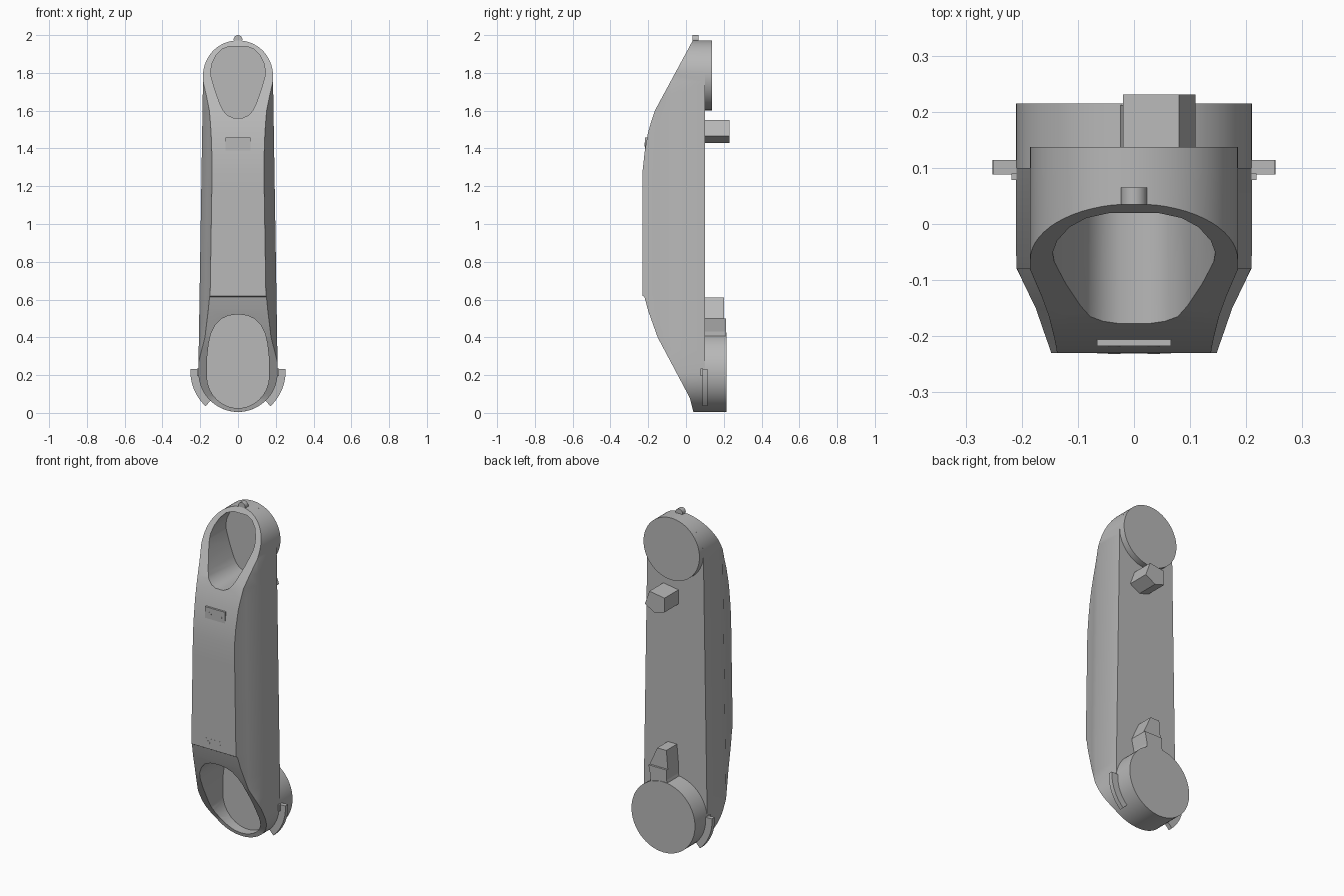
import bpy, bmesh, math

if "Cube" in bpy.data.objects:
    bpy.data.objects.remove(bpy.data.objects["Cube"])

grey = bpy.data.materials.new("matte_grey")
grey.diffuse_color = (0.48, 0.48, 0.48, 1)
grey.use_nodes = True
grey.node_tree.nodes["Principled BSDF"].inputs["Base Color"].default_value = grey.diffuse_color


def finish(name, bm, smooth=True):
    bmesh.ops.remove_doubles(bm, verts=bm.verts, dist=1e-5)
    bmesh.ops.recalc_face_normals(bm, faces=bm.faces)
    me = bpy.data.meshes.new(name)
    bm.to_mesh(me)
    bm.free()
    me.materials.append(grey)
    ob = bpy.data.objects.new(name, me)
    bpy.context.collection.objects.link(ob)
    if smooth:
        shade(ob)
    return ob


def activate(ob):
    bpy.ops.object.select_all(action='DESELECT')
    ob.select_set(True)
    bpy.context.view_layer.objects.active = ob


def shade(ob):
    activate(ob)
    bpy.ops.object.shade_smooth_by_angle(angle=math.radians(25))


def prism(name, outline, y0, y1, smooth=True):
    """Extrude an (x, z) outline along y."""
    bm = bmesh.new()
    a = [bm.verts.new((x, y0, z)) for x, z in outline]
    b = [bm.verts.new((x, y1, z)) for x, z in outline]
    bm.faces.new(a)
    bm.faces.new(b[::-1])
    n = len(a)
    for i in range(n):
        j = (i + 1) % n
        bm.faces.new((a[i], b[i], b[j], a[j]))
    return finish(name, bm, smooth)


def circle(cx, cz, r, n=48):
    return [(cx + r * math.cos(2 * math.pi * i / n),
             cz + r * math.sin(2 * math.pi * i / n)) for i in range(n)]


def lerp(table, t):
    for (t0, v0), (t1, v1) in zip(table, table[1:]):
        if t <= t1:
            return v0 + (v1 - v0) * max(0, t - t0) / (t1 - t0)
    return table[-1][1]


# body: lofted cross-sections with rounded ends and chamfered front edges
BACK, CHAMFER = 0.10, -0.08
LOW_Z, LOW_R, TOP_Z, TOP_R = 0.215, 0.21, 1.787, 0.185
front = [(0.0, 0.04), (0.08, 0.02), (0.40, -0.15), (0.54, -0.20), (0.614, -0.22),
         (0.62, -0.23), (1.28, -0.23), (1.38, -0.219), (1.48, -0.202),
         (1.54, -0.185), (1.60, -0.165), (1.97, 0.035)]
inset = [(0.08, 0.0), (0.15, 0.032), (0.23, 0.056)]


def half_width(z):
    if z < LOW_Z:
        return math.sqrt(max(0, LOW_R ** 2 - (LOW_Z - z) ** 2))
    if z > TOP_Z:
        return math.sqrt(max(0, TOP_R ** 2 - (z - TOP_Z) ** 2))
    return lerp([(LOW_Z, LOW_R), (TOP_Z, TOP_R)], z)


arc = [math.radians(6 * i) for i in range(16)]
levels = [LOW_Z - LOW_R * math.cos(t) for t in arc]
levels += [0.267, 0.33] + [z for z, _ in front if 0.3 < z < 1.7] + [0.47, 0.8, 1.0, 1.15, 1.67, 1.755]
levels += [TOP_Z + TOP_R * math.sin(t) for t in arc]
bm = bmesh.new()
rings = []
for z in sorted(levels):
    w, yf = half_width(z), lerp(front, z)
    if z in (min(levels), max(levels)):
        w = 0
    ym = max(yf, CHAMFER)
    yc = max(yf, -0.15)
    half = [(w, BACK), (w, ym), (w - lerp(inset, -yc), yc), (w - lerp(inset, -yf), yf)]
    ring = half + [(-x, y) for x, y in reversed(half)]
    rings.append([bm.verts.new((x, y, z)) for x, y in ring])
for r0, r1 in zip(rings, rings[1:]):
    for i in range(8):
        j = (i + 1) % 8
        bm.faces.new((r0[i], r0[j], r1[j], r1[i]))
bmesh.ops.remove_doubles(bm, verts=bm.verts, dist=1e-5)
bmesh.ops.dissolve_degenerate(bm, dist=1e-5, edges=bm.edges)
bmesh.ops.triangulate(bm, faces=bm.faces)
body = finish("arm_body", bm, False)


# recesses in both ends of the front
def mirrored(right_side):
    return right_side + [(-x, z) for x, z in reversed(right_side)]


upper = mirrored([(0.025, 1.562), (0.055, 1.575), (0.078, 1.60), (0.095, 1.635), (0.122, 1.71),
                  (0.142, 1.78), (0.145, 1.81), (0.137, 1.85), (0.115, 1.895), (0.085, 1.925),
                  (0.045, 1.941)])
lower = [(0.165 * math.cos(a), 0.195 + 0.17 * math.sin(a))
         for a in [math.radians(-84 + 12 * i) for i in range(8)]]
lower = mirrored(lower + [(0.163, 0.30), (0.155, 0.37), (0.143, 0.42), (0.12, 0.465),
                          (0.09, 0.497), (0.05, 0.515), (0.015, 0.52)])
for outline in (upper, lower):
    cutter = prism("recess_cutter", outline, -0.5, 0.092, False)
    cutter.hide_render = True
    mod = body.modifiers.new("recess", 'BOOLEAN')
    mod.operation, mod.solver, mod.object = 'DIFFERENCE', 'EXACT', cutter
    activate(body)
    bpy.ops.object.modifier_apply(modifier=mod.name)
    bpy.data.objects.remove(cutter)
shade(body)

# round bosses on the back
prism("upper_boss", circle(0, TOP_Z, TOP_R, 64), 0.099, 0.137)
prism("lower_boss", circle(0, LOW_Z, LOW_R, 64), 0.099, 0.215)

# pointer above the lower boss, in two steps
prism("pointer_base", [(-0.035, 0.38), (0.085, 0.38), (0.085, 0.43), (0.10, 0.50),
                       (-0.02, 0.50), (-0.02, 0.44)], 0.099, 0.212, False)
prism("pointer_tip", [(-0.02, 0.50), (0.10, 0.50), (0.05, 0.61), (-0.01, 0.61)],
      0.099, 0.20, False)

# faceted peg on the back
prism("back_peg", [(-0.02, 1.535), (0.08, 1.55), (0.11, 1.467), (0.045, 1.43), (-0.02, 1.45)],
      0.099, 0.231, False)

# knob on the top
prism("top_knob", circle(0, 1.977, 0.023, 24), 0.035, 0.065)

# curved side fins with a small inner lug
for side, label in ((1, "right"), (-1, "left")):
    angles = [math.radians(-47 + 5 * i) for i in range(11)]
    outer = [(side * 0.252 * math.cos(a), 0.22 + 0.252 * math.sin(a)) for a in angles]
    inner = [(side * 0.205 * math.cos(a), 0.22 + 0.205 * math.sin(a)) for a in angles]
    prism(label + "_fin", outer + inner[::-1], 0.088, 0.114)
    prism(label + "_fin_lug", [(side * x, z) for x, z in
                               ((0.2, 0.195), (0.218, 0.195), (0.218, 0.235), (0.2, 0.235))],
          0.078, 0.09, False)

# hinge plates with pin heads on the front
for label, z0, z1, pin_z, y in (("upper", 1.39, 1.457, 1.42, -0.2175),
                                ("lower", 0.622, 0.682, 0.657, -0.2305)):
    prism(label + "_plate", [(-0.066, z0), (0.066, z0), (0.066, z1), (-0.066, z1)],
          y, y + 0.012, False)
    for x in (-0.035, 0.035):
        prism(label + "_pin", circle(x, pin_z, 0.011, 16), y - 0.001, y + 0.01)
